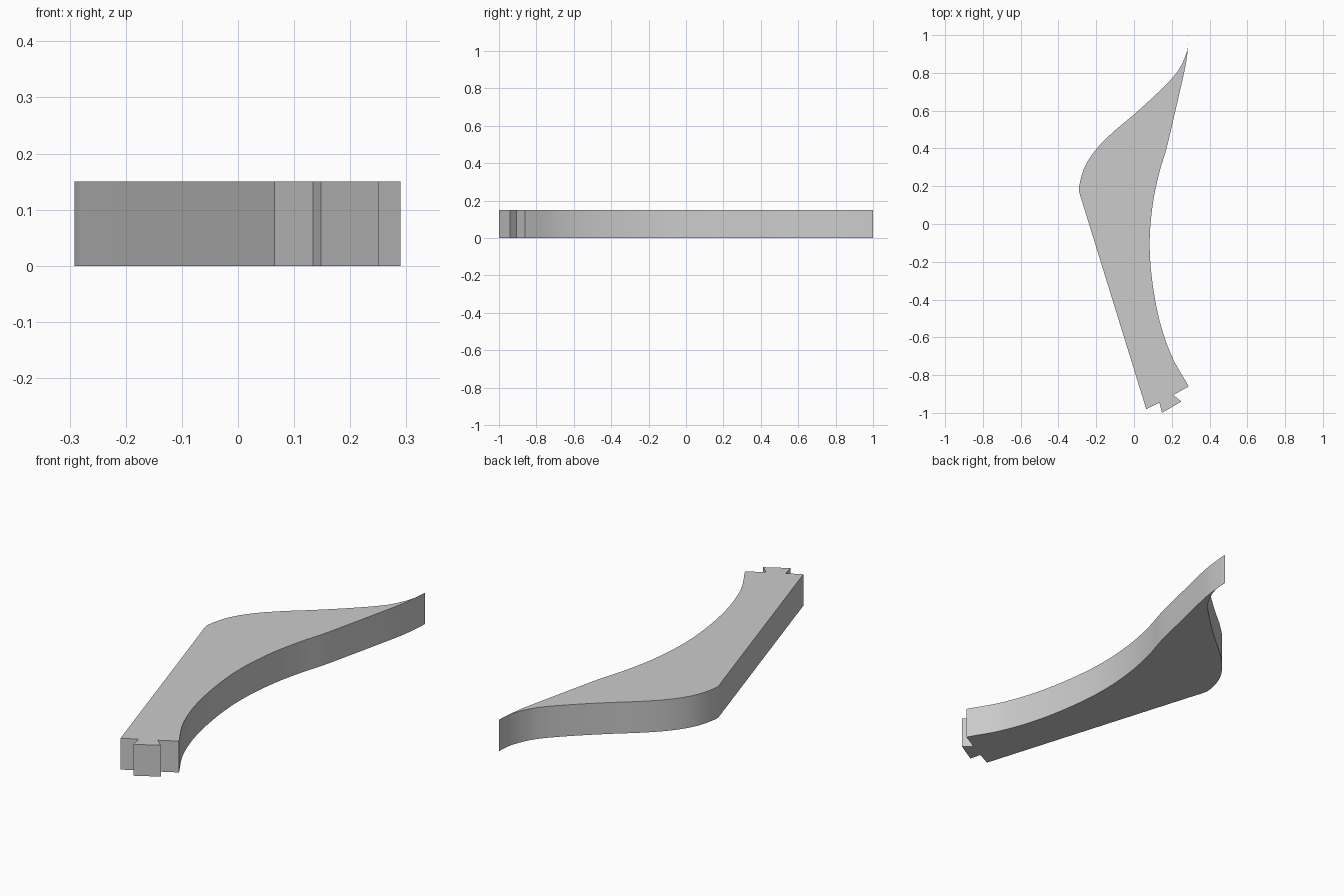
import bpy, bmesh, math
from mathutils import Vector

if "Cube" in bpy.data.objects:
    bpy.data.objects.remove(bpy.data.objects["Cube"])

HEIGHT = 0.15


def spline(points, steps=6):
    """Smooth curve through all the given points (Catmull-Rom)."""
    p = [Vector(q) for q in points]
    p = [2 * p[0] - p[1]] + p + [2 * p[-1] - p[-2]]
    out = []
    for i in range(1, len(p) - 2):
        a, b, c, d = p[i - 1:i + 3]
        for s in range(steps):
            t = s / steps
            out.append(0.5 * (2 * b + (c - a) * t + (2 * a - 5 * b + 4 * c - d) * t ** 2
                              + (3 * b - a - 3 * c + d) * t ** 3))
    out.append(p[-2])
    return out


# Outer edge: pointed tip, S-curve, rounded shoulder
outer_edge = spline([(0.29, 1.0), (0.283, 0.925), (0.25, 0.84), (0.2, 0.77), (0.105, 0.675),
                     (0.0, 0.58), (-0.11, 0.487), (-0.2, 0.396), (-0.262, 0.3),
                     (-0.29, 0.2), (-0.286, 0.155), (-0.272, 0.11)])

# Stepped foot end with its offset tongue
foot_end = [Vector(q) for q in [(0.065, -0.98), (0.134, -0.945), (0.148, -1.0),
                                (0.25, -0.94), (0.209, -0.905)]]

# Inner edge: long concave sweep, then slight bulge up to the tip
inner_edge = spline([(0.29, -0.86), (0.2, -0.70), (0.135, -0.51), (0.095, -0.29),
                     (0.083, -0.09), (0.1, 0.11), (0.135, 0.275), (0.172, 0.40),
                     (0.203, 0.53), (0.24, 0.69), (0.275, 0.85), (0.288, 0.96), (0.29, 1.0)])

# Extrude the outline into a flat bracket
outline = outer_edge + foot_end + inner_edge[:-1]
bm = bmesh.new()
base = bm.faces.new([bm.verts.new((v.x, v.y, 0)) for v in outline])
top = bmesh.ops.extrude_face_region(bm, geom=[base])["geom"]
bmesh.ops.translate(bm, vec=(0, 0, HEIGHT),
                    verts=[g for g in top if isinstance(g, bmesh.types.BMVert)])
bmesh.ops.recalc_face_normals(bm, faces=bm.faces)
mesh = bpy.data.meshes.new("curved_bracket")
bm.to_mesh(mesh)
bm.free()

grey = bpy.data.materials.new("plain_grey")
grey.diffuse_color = (0.6, 0.6, 0.6, 1)
grey.use_nodes = True
grey.node_tree.nodes["Principled BSDF"].inputs["Base Color"].default_value = grey.diffuse_color
mesh.materials.append(grey)

bracket = bpy.data.objects.new("curved_bracket", mesh)
bpy.context.collection.objects.link(bracket)
bpy.context.view_layer.objects.active = bracket
bracket.select_set(True)
bpy.ops.object.shade_smooth_by_angle(angle=math.radians(25))
